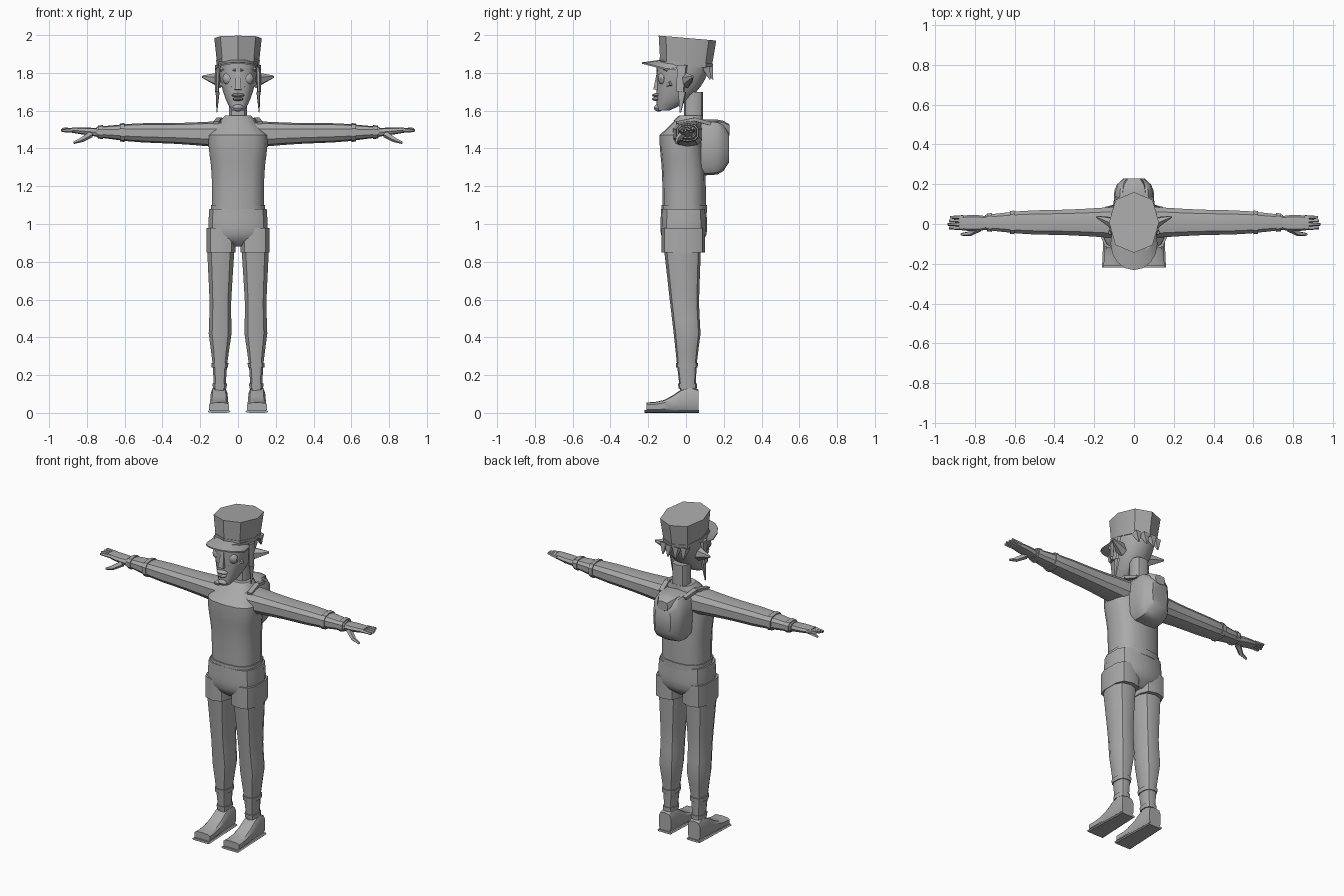
import bpy, bmesh
from math import cos, sin, pi, copysign, exp
from mathutils import Vector

cube = bpy.data.objects.get("Cube")
if cube:
    bpy.data.objects.remove(cube, do_unlink=True)

shade = 0.4
grey = bpy.data.materials.new("plain grey")
grey.use_nodes = True
grey.diffuse_color = (shade, shade, shade, 1)
grey.node_tree.nodes["Principled BSDF"].inputs["Base Color"].default_value = grey.diffuse_color


def mix(a, b, t):
    return a + (b - a) * t


def bump(t, centre, width):
    return exp(-((t - centre) / width) ** 2)


def finish(name, bm, mirror):
    bmesh.ops.recalc_face_normals(bm, faces=bm.faces)
    mesh = bpy.data.meshes.new(name)
    bm.to_mesh(mesh)
    bm.free()
    mesh.materials.append(grey)
    part = bpy.data.objects.new(name, mesh)
    bpy.context.collection.objects.link(part)
    if mirror:
        modifier = part.modifiers.new("mirror", "MIRROR")
        modifier.use_mirror_merge = False
    bpy.ops.object.select_all(action="DESELECT")
    part.select_set(True)
    bpy.context.view_layer.objects.active = part
    bpy.ops.object.shade_smooth_by_angle(angle=0.6)


def skin(name, rings, mirror=False):
    """Bridge rings of equal length and cap both ends."""
    bm = bmesh.new()
    loops = [[bm.verts.new(point) for point in ring] for ring in rings]
    for lower, upper in zip(loops, loops[1:]):
        for i in range(len(lower)):
            bm.faces.new((lower[i - 1], lower[i], upper[i], upper[i - 1]))
    bm.faces.new(loops[0])
    bm.faces.new(loops[-1])
    finish(name, bm, mirror)


def tube(name, axis, low, high, shape, steps=1, sides=10, power=.75,
         grow=0, tilt=0, mirror=False):
    """Sweep a rounded section; shape(position) gives two centres, two radii."""
    rings = []
    for step in range(steps + 1):
        along = mix(low, high, step / steps)
        centre_a, centre_b, radius_a, radius_b = shape(along)
        ring = []
        for i in range(sides):
            angle = 2 * pi * i / sides + pi / 2
            c, s = cos(angle), sin(angle)
            a = centre_a + (radius_a + grow) * copysign(abs(c) ** power, c)
            b = centre_b + (radius_b + grow) * copysign(abs(s) ** power, s)
            point = {"x": (along, a, b), "y": (a, along, b), "z": (a, b, along + tilt * b)}
            ring.append(point[axis])
        rings.append(ring)
    skin(name, rings, mirror)


def bar(name, start, end, thick, thin, flat=(1, 1, 1), sides=5, mirror=True):
    """Tapered bar between two points, its section squashed by flat."""
    start, end = Vector(start), Vector(end)
    u = (end - start).normalized().orthogonal().normalized()
    v = (end - start).normalized().cross(u)
    rings = []
    for point, radius in ((start, thick), (end, thin)):
        turns = [2 * pi * i / sides for i in range(sides)]
        rings.append([point + radius * (u * cos(a) + v * sin(a)) * Vector(flat)
                      for a in turns])
    skin(name, rings, mirror)


def ball(name, centre, size, mirror=True):
    bm = bmesh.new()
    bmesh.ops.create_uvsphere(bm, u_segments=10, v_segments=6, radius=1)
    for vert in bm.verts:
        vert.co = Vector(centre) + vert.co * Vector(size)
    finish(name, bm, mirror)


# Shirt, hem, collar and neck
def torso(z):
    t = (z - 1.07) / .5
    chest = bump(t, .75, .25)
    slope = max(0, t - .8) / .2
    return (0, mix(-.01, .03, slope) - .015 * chest,
            mix(.14, .06, slope) + .02 * chest, mix(.115, .06, slope))


tube("shirt", "z", 1.07, 1.57, torso, steps=10, sides=14)
tube("shirt_hem", "z", 1.06, 1.1, torso, sides=14, grow=.006)
tube("collar", "z", 1.545, 1.575, torso, sides=14, grow=.006)
tube("neck", "z", 1.5, 1.7, lambda z: (0, .04, .05, .05))


# Shorts
def hips(z):
    t = (z - .88) / .2
    scale = 1 - .5 * (1 - t) ** 6 - .08 * t
    return 0, -.012, .168 * scale, .13 * scale


tube("shorts_hips", "z", .88, 1.08, hips, steps=6, sides=14, power=.65)
tube("shorts_leg", "z", .85, .98, lambda z: (.09, -.014, .078, .115), power=.65, mirror=True)


# Legs and ankle bands
def leg(z):
    t = (z - .1) / .8
    calf = bump(t, .4, .12)
    return (.097 - .006 * t, mix(.01, -.02, t) + .008 * calf,
            mix(.03, .077, t) + .014 * calf, mix(.04, .1, t) + .007 * calf)


tube("leg", "z", .1, .9, leg, steps=10, mirror=True)
for name, height in (("lower_ankle_band", .13), ("upper_ankle_band", .24)):
    tube(name, "z", height, height + .025, leg, grow=.006, mirror=True)


# Shoes and flat soles
def shoe(y):
    top = .05 + .085 * bump(y, .02, .1)
    return .1, top / 2 + .005, mix(.045, .054, -y / .2), top / 2


def sole(y):
    return .1, .007, shoe(y)[2] + .006, .007


tube("shoe", "y", .065, -.21, shoe, steps=6, power=.55, mirror=True)
tube("shoe_sole", "y", .07, -.22, sole, steps=4, sides=8, power=.4, mirror=True)


# Arms, cuffs and wristbands
def arm(x):
    t = (x - .08) / .67
    radius = mix(.07, .025, t) + .01 * bump(t, .7, .25)
    return .008, 1.475 + .012 * t, radius + .012, radius


tube("arm", "x", .08, .75, arm, steps=8, mirror=True)
for name, start in (("forearm_cuff", .6), ("wristband", .715)):
    tube(name, "x", start, start + .025, arm, grow=.006, mirror=True)


# Hands
def palm(x):
    t = (x - .74) / .14
    return .005, mix(1.485, 1.497, t), .034 + .007 * sin(pi * t), mix(.024, .014, t)


tube("palm", "x", .74, .88, palm, steps=3, sides=8, mirror=True)
for i in range(4):
    y = .018 * i - .02
    reach = .937 - .006 * abs(i - 1)
    bar("finger", (.86, y, 1.496), (reach, y, 1.493 + .004 * i), .012, .007)
bar("thumb_base", (.78, -.02, 1.475), (.83, -.05, 1.445), .019, .014)
bar("thumb_tip", (.825, -.048, 1.447), (.87, -.052, 1.43), .013, .007)


# Head, narrowing to the jaw with a level face
def head(z):
    swell = sin(min(1, (z - 1.6) / .26) * pi / 2) ** .7
    depth = .033 + .107 * swell
    return 0, depth - .155, .03 + .075 * swell, depth


tube("head", "z", 1.6, 1.86, head, steps=8, sides=14, power=.8)
ball("chin", (0, -.145, 1.615), (.03, .025, .02), mirror=False)
for name, height, width in (("upper_lip", 1.682, .036), ("lower_lip", 1.662, .03)):
    ball(name, (0, -.155, height), (width, .025, .011), mirror=False)

# Nose, brows, eyes and cheekbones
bar("nose", (0, -.145, 1.81), (0, -.155, 1.71), .012, .025, sides=4, mirror=False)
bar("brow", (.01, -.145, 1.815), (.09, -.1, 1.82), .014, .012)
ball("eye", (.05, -.125, 1.77), (.034, .024, .034))
bar("cheekbone", (.03, -.14, 1.72), (.09, -.08, 1.745), .013, .014)

# Pointed ears, side locks and tufts of hair
bar("ear", (.09, 0, 1.762), (.188, .036, 1.78), .044, .007, flat=(1, .8, 1), sides=6)
for name, start, end, thick, thin in (("side_lock", 1.84, 1.7, .028, .022),
                                      ("side_lock_tip", 1.7, 1.59, .022, .004)):
    bar(name, (.108, -.02, start), (.112, -.03, end), thick, thin, flat=(.5, 1, 1), sides=6)
for x in (.025, .07):
    bar("hair_tuft", (x, .13 - x / 3, 1.83), (x, .15 - x / 3, 1.765), .03, .004, sides=4)


# Peaked cap
def cap(z):
    t = (z - 1.84) / .15
    return 0, .008 * t, mix(.11, .126, t), mix(.136, .153, t)


tube("cap_crown", "z", 1.85, 1.985, cap, sides=8, power=.85, tilt=-.085)
tube("cap_band", "z", 1.84, 1.865, cap, sides=8, power=.85, grow=.003, tilt=-.12)

# Visor, arched over the forehead
visor = []
for i in range(9):
    c, s = cos(pi * i / 8), sin(pi * i / 8)
    inner = Vector((.11 * c, -.03 - .1 * s, 1.83 + .04 * s))
    outer = Vector((.118 * c, -.1 - .132 * s, 1.822 + .034 * s))
    drop = Vector((0, 0, .008))
    visor.append([inner, outer, outer - drop, inner - drop])
skin("cap_visor", visor)


# Backpack, flap and shoulder straps
def pack(y):
    t = (y - .08) / .15
    scale = 1 - .5 * t ** 5
    return 0, 1.405, .102 * scale, .147 * scale


def flap(y):
    return 0, 1.5 - .03 * pack(y)[2], pack(y)[2] * .7, pack(y)[3] * .39


tube("backpack", "y", .08, .228, pack, steps=5, sides=12, power=.5)
tube("backpack_flap", "y", .1, .23, flap, steps=4, sides=8, power=.6)
bar("strap_back", (.08, .13, 1.53), (.1, .04, 1.555), .02, .02, flat=(1, 1, .6), sides=4)
bar("strap_front", (.1, .05, 1.555), (.115, -.05, 1.535), .02, .02, flat=(1, 1, .6), sides=4)
